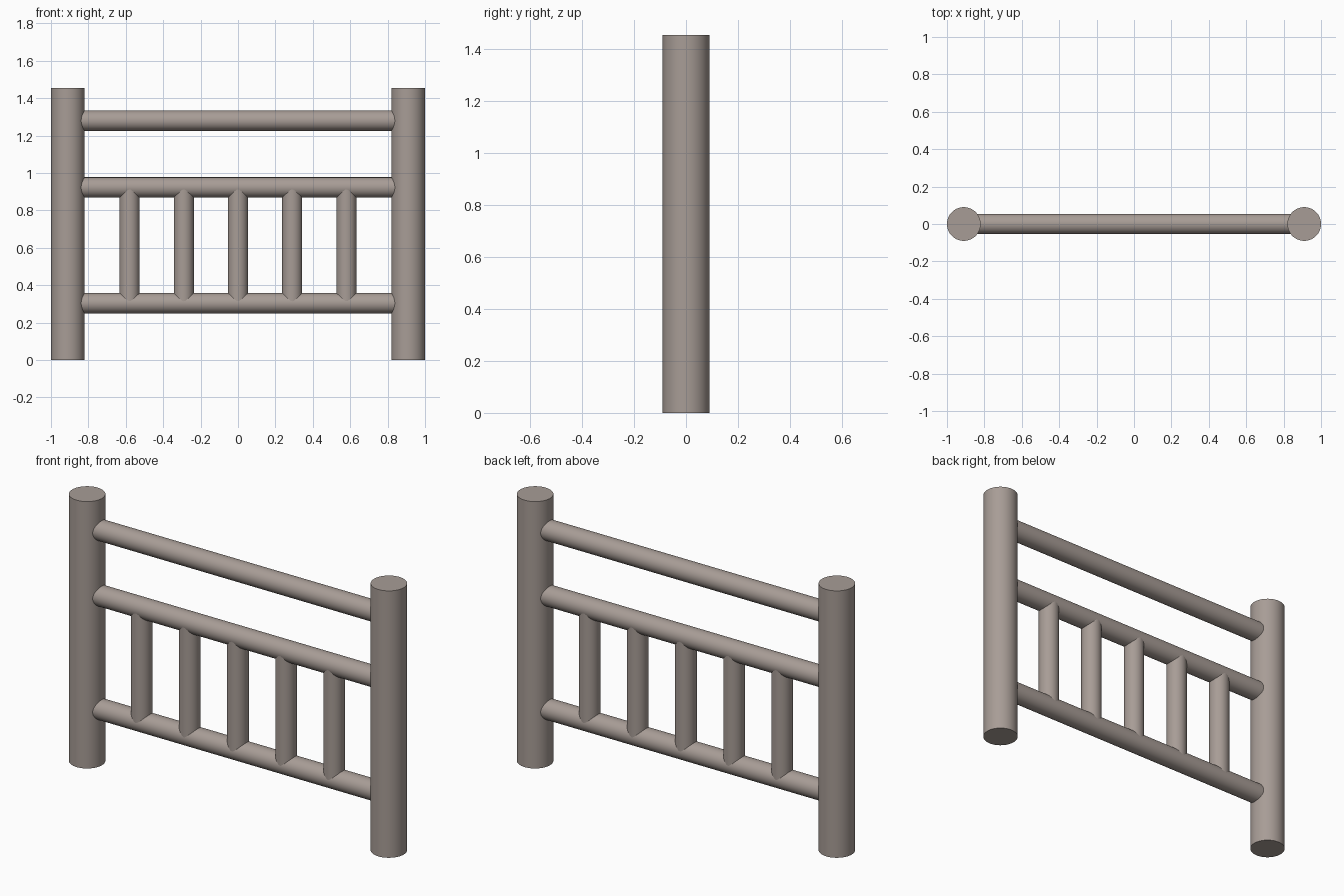
import bpy
import math

if "Cube" in bpy.data.objects:
    bpy.data.objects.remove(bpy.data.objects["Cube"])

wood = bpy.data.materials.new("weathered_wood")
wood.diffuse_color = (0.39, 0.335, 0.305, 1.0)
wood.use_nodes = True
wood.node_tree.nodes["Principled BSDF"].inputs["Base Color"].default_value = wood.diffuse_color

POST_X, POST_R, POST_H = 0.91, 0.09, 1.455
RAIL_R, BALUSTER_R = 0.0545, 0.0535
LOW_Z, MID_Z, TOP_Z = 0.304, 0.923, 1.28


def pole(name, radius, length, location, along_x=False):
    """Round smooth pole, upright or lying along x."""
    rotation = (0, math.pi / 2, 0) if along_x else (0, 0, 0)
    bpy.ops.mesh.primitive_cylinder_add(
        vertices=64, radius=radius, depth=length,
        location=location, rotation=rotation)
    obj = bpy.context.object
    obj.name = name
    obj.data.materials.append(wood)
    bpy.ops.object.shade_smooth_by_angle(angle=math.radians(30))
    return obj


# Thick end posts
for side, x in (("left", -POST_X), ("right", POST_X)):
    pole(f"{side}_post", POST_R, POST_H, (x, 0, POST_H / 2))

# Horizontal rails, ending inside the posts
for name, z in (("lower_rail", LOW_Z), ("middle_rail", MID_Z), ("top_rail", TOP_Z)):
    pole(name, RAIL_R, 2 * POST_X, (0, 0, z), along_x=True)

# Five balusters between the lower and middle rails
for i in range(5):
    pole(f"baluster_{i + 1}", BALUSTER_R, MID_Z - LOW_Z,
         ((i - 2) * 0.29, 0, (LOW_Z + MID_Z) / 2))
